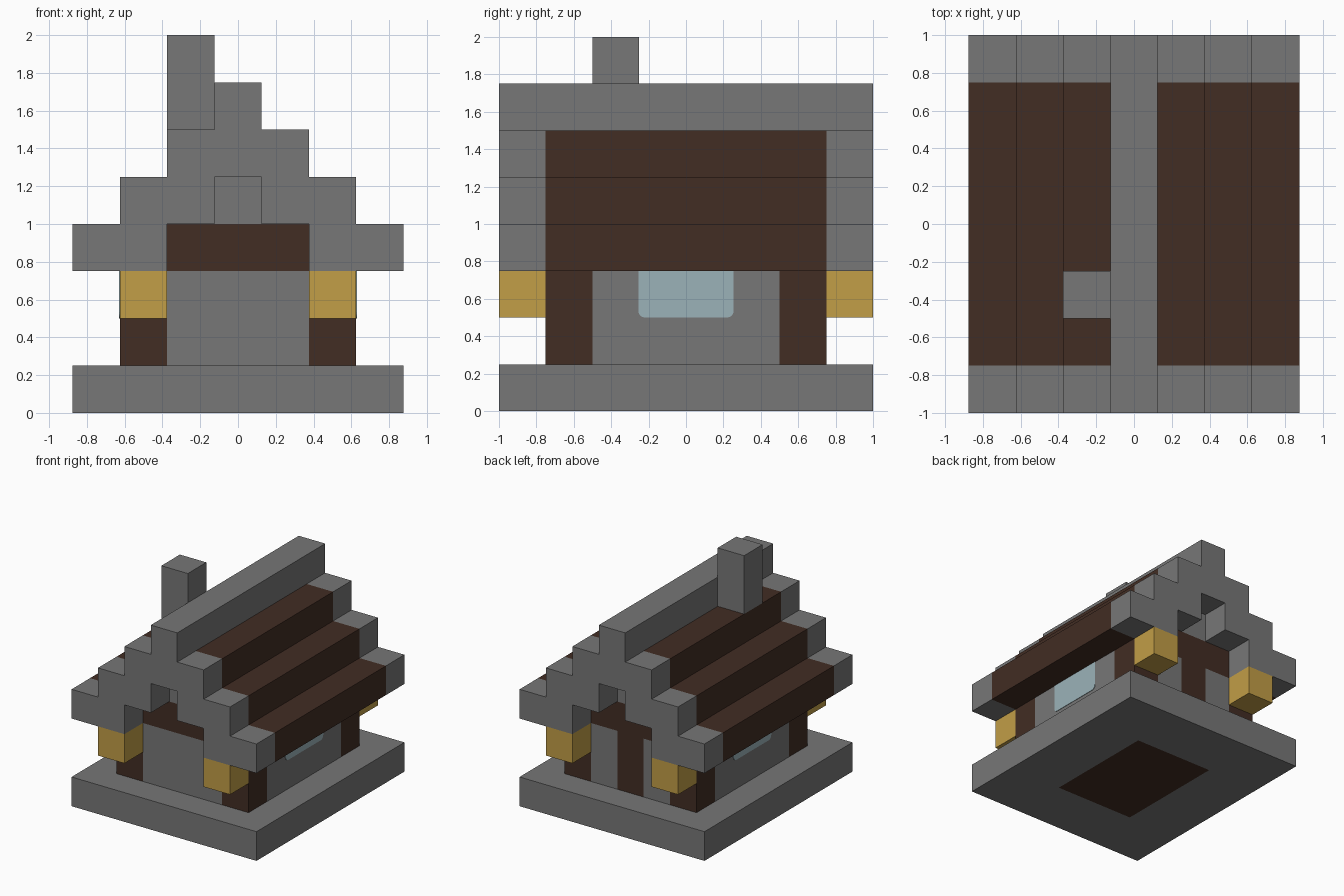
import bpy, bmesh, math
from mathutils import Vector

old = bpy.data.objects.get("Cube")
if old:
    bpy.data.objects.remove(old, do_unlink=True)


def material(name, rgb):
    m = bpy.data.materials.new(name)
    m.use_nodes = True
    m.diffuse_color = (*rgb, 1)
    bsdf = m.node_tree.nodes["Principled BSDF"]
    bsdf.inputs["Base Color"].default_value = (*rgb, 1)
    bsdf.inputs["Roughness"].default_value = 0.9
    return m


STONE = material("stone grey", (0.184, 0.184, 0.184))
WOOD = material("dark wood", (0.054, 0.026, 0.017))
GOLD = material("lantern gold", (0.54, 0.342, 0.063))
GLASS = material("pale glass", (0.33, 0.45, 0.485))

U = 0.25  # one block


def add_object(name, bm, *mats):
    bmesh.ops.recalc_face_normals(bm, faces=bm.faces)
    mesh = bpy.data.meshes.new(name)
    bm.to_mesh(mesh)
    bm.free()
    for m in mats:
        mesh.materials.append(m)
    ob = bpy.data.objects.new(name, mesh)
    bpy.context.collection.objects.link(ob)
    return ob


def box_mesh(x, y, z):
    """Box between (low, high) limits given in blocks."""
    bm = bmesh.new()
    bmesh.ops.create_cube(bm, size=1)
    for v in bm.verts:
        v.co = [U * (sum(r) / 2 + c * (r[1] - r[0])) for c, r in zip(v.co, (x, y, z))]
    return bm


def box(name, x, y, z, mat):
    return add_object(name, box_mesh(x, y, z), mat)


def prism(name, points, to_3d, push, mat):
    """Extrude a flat profile, given in blocks, along the push vector."""
    bm = bmesh.new()
    face = bm.faces.new([bm.verts.new(U * Vector(to_3d(a, b))) for a, b in points])
    new = bmesh.ops.extrude_face_region(bm, geom=[face])["geom"]
    bmesh.ops.translate(bm, vec=U * Vector(push),
                        verts=[g for g in new if isinstance(g, bmesh.types.BMVert)])
    return add_object(name, bm, mat)


def span(s, a, b):
    """Range from a to b on the side s."""
    return tuple(sorted((s * a, s * b)))


# Foundation, with a wooden floor showing underneath
bm = box_mesh((-3.5, 3.5), (-4, 4), (0, 1))
for axis, limit in (((1, 0, 0), 1.5), ((0, 1, 0), 2)):
    for s in (-1, 1):
        bmesh.ops.bisect_plane(bm, geom=bm.verts[:] + bm.edges[:] + bm.faces[:],
                               plane_co=Vector(axis) * limit * U * s, plane_no=axis)
bm.normal_update()
for f in bm.faces:
    c = f.calc_center_median() / U
    f.material_index = int(c.z < 0.01 and abs(c.x) < 1.5 and abs(c.y) < 2)
add_object("foundation", bm, STONE, WOOD)

# Stepped outline shared by both gables
half = [(1.5, 3), (3.5, 3), (3.5, 4), (2.5, 4), (2.5, 5), (1.5, 5), (1.5, 6), (0.5, 6)]
arch = [(0.5, 5), (0.5, 4), (1.5, 4)]
right_half = arch + half + [(0.5, 7)]
gable = right_half + [(-x, z) for x, z in reversed(right_half)]
slope = half + [(0.5, 4), (1.5, 4)]

# Window outline with rounded lower corners
w, r = 1.02, 0.14
window = [(w, 3), (-w, 3)]
for side in (-1, 1):
    arc = []
    for i in range(5):
        a = math.pi / 2 * i / 4
        arc.append((side * (w - r + r * math.cos(a)), 2 + r - r * math.sin(a)))
    window += arc if side < 0 else arc[::-1]

for s, side in ((1, "left"), (-1, "right")):
    # Side wall, window and roof slope
    box(f"{side}_wall", span(s, 1.5, 2.5), (-2, 2), (1, 3), STONE)
    prism(f"{side}_window", window, lambda y, z: (s * 2.5, y, z), (s * 0.016, 0, 0), GLASS)
    prism(f"{side}_roof_slope", slope, lambda x, z: (s * x, -3, z), (0, 6, 0), WOOD)
    # Back wall beside the door
    box(f"back_wall_{side}", span(s, 0.5, 1.5), (2, 3), (1, 3), STONE)
    # Corner posts and hanging lanterns
    for t, end in ((-1, "front"), (1, "back")):
        box(f"{end}_{side}_post", span(s, 1.5, 2.5), span(t, 2, 3), (1, 3), WOOD)
        box(f"{end}_{side}_lantern", span(s, 1.5, 2.5), span(t, 3, 4), (2, 3), GOLD)

# Stone gables at both ends
for t, end in ((-1, "front"), (1, "back")):
    prism(f"{end}_gable", gable, lambda x, z: (x, t * 3, z), (0, t, 0), STONE)

# End walls, door, lintel beam, attic, ridge and chimney
box("front_wall", (-1.5, 1.5), (-3, -2), (1, 3), STONE)
box("back_door", (-0.5, 0.5), (2, 3), (1, 3), WOOD)
box("ceiling_beam", (-1.5, 1.5), (-3, 3), (3, 4), WOOD)
box("attic_wall", (-0.5, 0.5), (-3, 3), (4, 6), STONE)
box("roof_ridge", (-0.5, 0.5), (-3, 3), (6, 7), STONE)
box("chimney", (-1.5, -0.5), (-2, -1), (6, 8), STONE)
